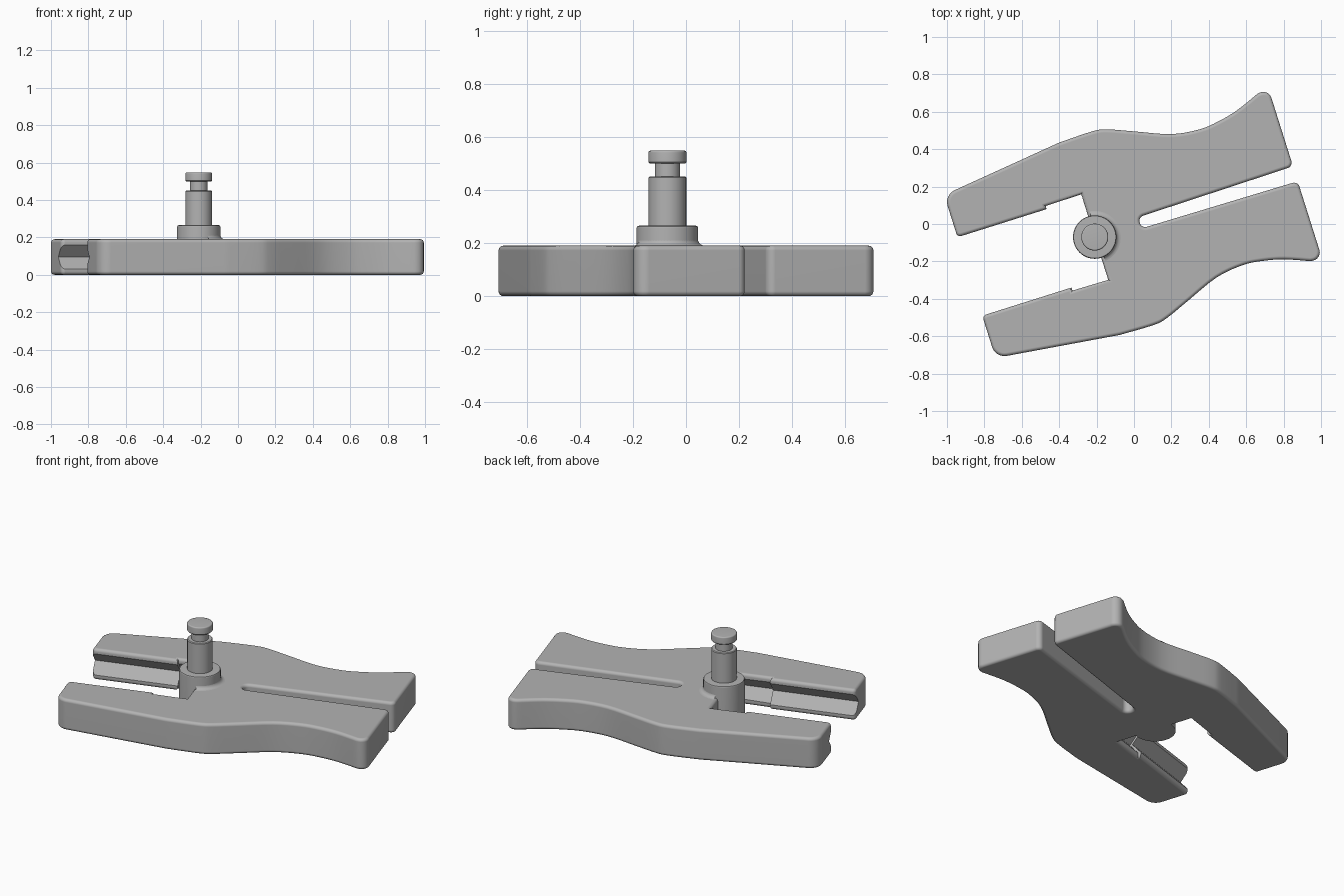
import bpy, bmesh, math
from mathutils import Vector, Matrix
from mathutils.geometry import interpolate_bezier

cube = bpy.data.objects.get("Cube")
if cube:
    bpy.data.objects.remove(cube, do_unlink=True)

# The clamp lies turned in plan, centred on its pin
PLACE = Matrix.Translation((-0.21, -0.07, 0)) @ Matrix.Rotation(math.radians(17.5), 4, 'Z')
HEIGHT = 0.19

grey = bpy.data.materials.new("plain_grey")
grey.use_nodes = True
colour = (0.45, 0.45, 0.45, 1)
grey.diffuse_color = colour
grey.node_tree.nodes["Principled BSDF"].inputs["Base Color"].default_value = colour


def make_object(name, bm):
    bmesh.ops.recalc_face_normals(bm, faces=bm.faces)
    mesh = bpy.data.meshes.new(name)
    bm.to_mesh(mesh)
    bm.free()
    mesh.materials.append(grey)
    obj = bpy.data.objects.new(name, mesh)
    obj.matrix_world = PLACE
    bpy.context.collection.objects.link(obj)
    return obj


def activate(obj):
    bpy.ops.object.select_all(action='DESELECT')
    obj.select_set(True)
    bpy.context.view_layer.objects.active = obj


def smooth(obj):
    activate(obj)
    bpy.ops.object.shade_smooth_by_angle(angle=math.radians(35))
    mod = obj.modifiers.new("even_normals", 'WEIGHTED_NORMAL')
    mod.keep_sharp = True


def extrude(points, offset):
    """Closed polygon pushed along an offset into a solid."""
    bm = bmesh.new()
    face = bm.faces.new([bm.verts.new(p) for p in points])
    result = bmesh.ops.extrude_face_region(bm, geom=[face])
    verts = [g for g in result["geom"] if isinstance(g, bmesh.types.BMVert)]
    bmesh.ops.translate(bm, verts=verts, vec=offset)
    return bm


def lathe(profile, start=0, sweep=2 * math.pi, steps=64):
    """Profile of (radius, height) pairs spun round the pin axis."""
    bm = bmesh.new()
    verts = [bm.verts.new((r, 0, z)) for r, z in profile]
    edges = [bm.edges.new(pair) for pair in zip(verts, verts[1:])]
    bmesh.ops.rotate(bm, verts=verts, matrix=Matrix.Rotation(start, 3, 'Z'))
    bmesh.ops.spin(bm, geom=verts + edges, cent=(0, 0, 0), axis=(0, 0, 1),
                   angle=sweep, steps=steps)
    bmesh.ops.remove_doubles(bm, verts=bm.verts, dist=1e-5)
    return bm


def rounded(corners, steps=6):
    """Replace each (x, y, radius) corner with an arc."""
    out = []
    for i, (x, y, r) in enumerate(corners):
        p = Vector((x, y))
        if not r:
            out.append(p)
            continue
        a = (Vector(corners[i - 1][:2]) - p).normalized()
        b = (Vector(corners[(i + 1) % len(corners)][:2]) - p).normalized()
        half = a.angle(b) / 2
        centre = p + (a + b).normalized() * r / math.sin(half)
        first = p + a * r / math.tan(half) - centre
        last = p + b * r / math.tan(half) - centre
        for k in range(steps + 1):
            t = k / steps
            out.append(centre + first.slerp(last, t).normalized() * r)
    return out


def flowing(points, steps=4):
    """Smooth curve through the points."""
    pts = [Vector(p) for p in points]
    out = [pts[0]]
    last = len(pts) - 1
    for i in range(last):
        p, q = pts[i], pts[i + 1]
        tan_p = (q - pts[max(i - 1, 0)]) / 6
        tan_q = (pts[min(i + 2, last)] - p) / 6
        out += interpolate_bezier(p, p + tan_p, q - tan_q, q, steps + 1)[1:]
    return out


# Body outline: one half from the slot round to the throat, then mirrored
flank = flowing([(1.06, .469), (.93, .418), (.816, .391), (.707, .381), (.556, .402),
                 (.37, .476), (.24, .528), (.16, .543), (-.03, .539)])
half = [(.253, .031, .029), (1.125, .042, .03), (1.125, .478, .045)]
half += [(p[0], p[1], 0) for p in flank]
half += [(-.70, .457, .07), (-.70, .22, .022), (-.2, .22, 0), (-.2, .237, 0), (0, .24, 0)]
outline = rounded(half + [(x, -y, r) for x, y, r in reversed(half)])

bm = extrude([(p.x, p.y, 0) for p in outline], (0, 0, HEIGHT))
rims = [e for e in bm.edges if abs(e.verts[0].co.z - e.verts[1].co.z) < 1e-4]
bmesh.ops.bevel(bm, geom=rims, offset=0.018, segments=4, profile=0.5,
                affect='EDGES', clamp_overlap=False)
body = make_object("clamp_body", bm)

# V grooves along the inner jaw faces, deeper behind the step
for side in (1, -1):
    for lip, start, end in ((.22, -.8, -.1), (.237, -.1999, .0005)):
        section = [(start, side * (lip + .055), .095),
                   (start, side * (lip - .0275), .095 + .0975),
                   (start, side * (lip - .0275), .095 - .0975)]
        cutter = make_object("jaw_groove_cutter", extrude(section, (end - start, 0, 0)))
        cutter.hide_render = True
        cut = body.modifiers.new("groove", 'BOOLEAN')
        cut.operation = 'DIFFERENCE'
        cut.solver = 'EXACT'
        cut.object = cutter
        activate(body)
        bpy.ops.object.modifier_apply(modifier=cut.name)
        bpy.data.objects.remove(cutter, do_unlink=True)
smooth(body)

# Round boss standing in the throat
smooth(make_object("pin_boss", lathe([(0, 0), (.116, 0), (.116, .257), (.113, .263),
                                      (.107, .265), (0, .265)])))

# Fillet where the boss meets the body top
R = .025
arc = [(.115 + R - R * math.cos(a), HEIGHT + R - R * math.sin(a))
       for a in (math.pi / 2 * k / 5 for k in range(6))]
fillet = [(.11, HEIGHT - .01)] + arc + [(.115 + R, HEIGHT - .01), (.11, HEIGHT - .01)]
smooth(make_object("boss_fillet", lathe(fillet, -1.45, 2.9, 32)))

# Pin with a necked head
smooth(make_object("pin", lathe([(0, .25), (.071, .25), (.071, .446), (.067, .45), (.047, .45),
                                 (.047, .5), (.067, .5), (.072, .505), (.072, .541),
                                 (.069, .546), (.065, .548), (0, .548)])))
